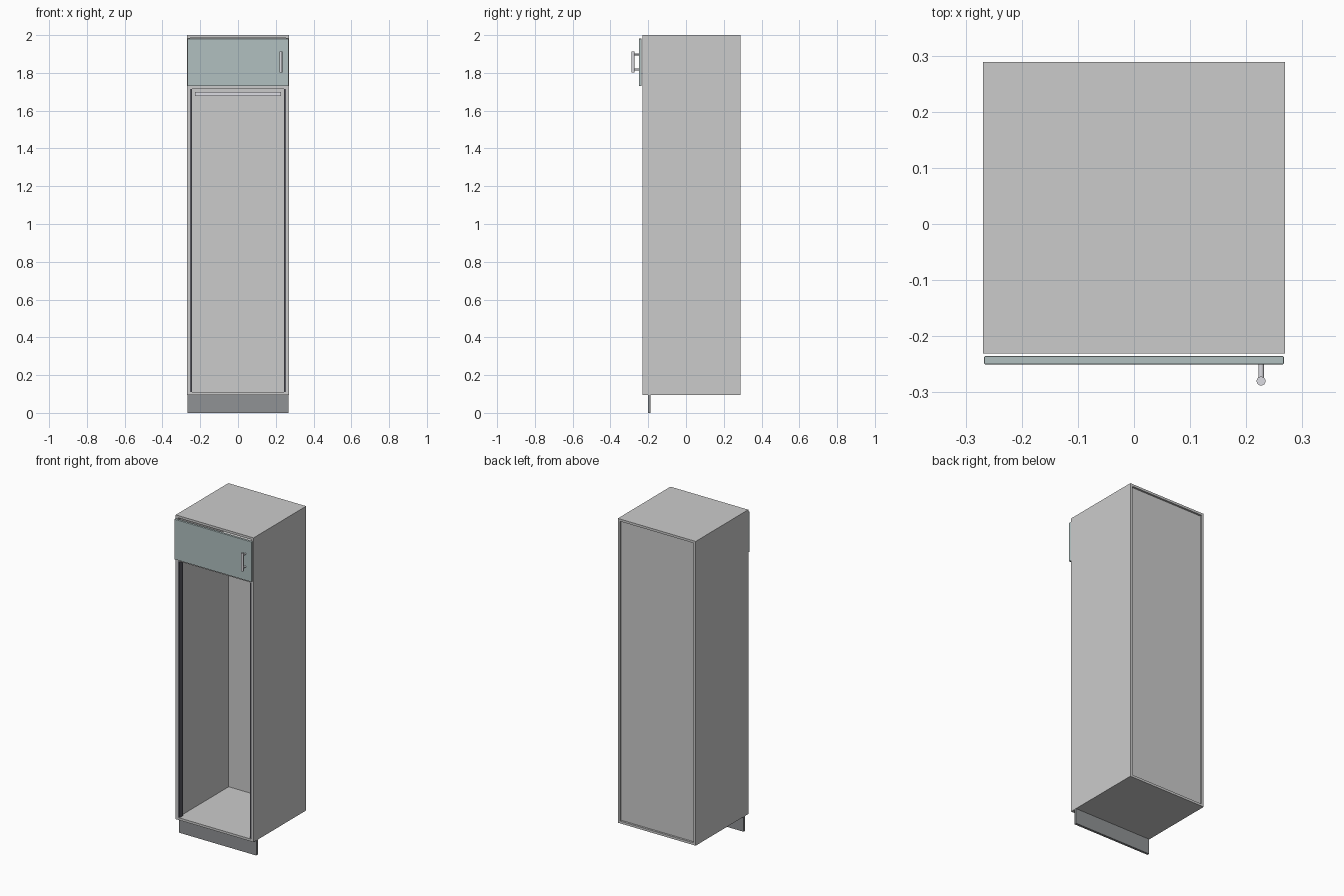
import bpy, math

if "Cube" in bpy.data.objects:
    bpy.data.objects.remove(bpy.data.objects["Cube"])

def material(name, rgb):
    m = bpy.data.materials.new(name)
    m.diffuse_color = (*rgb, 1)
    m.use_nodes = True
    m.node_tree.nodes["Principled BSDF"].inputs["Base Color"].default_value = m.diffuse_color
    return m

teal = material("door_teal", (0.44, 0.53, 0.53))
dark = material("plinth_dark", (0.28, 0.29, 0.30))
black = material("seal_black", (0.10, 0.10, 0.12))
metal = material("metal", (0.72, 0.72, 0.76))

def box(name, x, y, z, mat=None, bevel=0):
    """Box from (min, max) ranges on each axis."""
    r = (x, y, z)
    bpy.ops.mesh.primitive_cube_add(size=1, location=[(a + b) / 2 for a, b in r])
    o = bpy.context.object
    o.name = name
    o.scale = [b - a for a, b in r]
    bpy.ops.object.transform_apply(location=False, rotation=False, scale=True)
    if mat:
        o.data.materials.append(mat)
    if bevel:
        b = o.modifiers.new("bevel", 'BEVEL')
        b.width, b.segments = bevel, 2
    return o

def rod(name, loc, radius, depth, rot=(0, 0, 0)):
    bpy.ops.mesh.primitive_cylinder_add(vertices=24, radius=radius, depth=depth,
                                        location=loc, rotation=rot)
    o = bpy.context.object
    o.name = name
    o.data.materials.append(metal)
    bpy.ops.object.shade_smooth_by_angle(angle=math.radians(40))
    return o

FRONT, BACK = -0.231, 0.289
BASE, TOP = 0.095, 2.0
T = 0.0145            # panel thickness
IN = 0.2695 - T       # inner half width
PANEL = 0.277         # rear face of the recessed back panel
SHELF = 1.715

# Carcass sides and the dark strips just inside their front edges
for s, side in ((-1, "left"), (1, "right")):
    box(side + "_side", sorted((s * IN, s * 0.2695)), (FRONT, BACK), (BASE, TOP))
    box(side + "_front_strip", sorted((s * 0.244, s * IN)),
        (-0.228, -0.198), (BASE + T, SHELF), black)

# Horizontal panels and back
box("top_panel", (-IN, IN), (FRONT, BACK), (TOP - T, TOP))
box("bottom_panel", (-IN, IN), (FRONT, BACK), (BASE, BASE + T))
box("shelf", (-IN, IN), (FRONT, PANEL), (SHELF, SHELF + T))
box("lower_back_panel", (-IN, IN), (PANEL - 0.005, PANEL), (BASE + T, SHELF))
box("upper_back_panel", (-IN, IN), (PANEL - 0.005, PANEL), (SHELF + T, TOP - T))

# Metal rail under the shelf at the back
box("back_rail", (-0.227, 0.227), (PANEL - 0.017, PANEL - 0.005), (1.677, 1.70), metal)

# Plinth
box("plinth", (-0.268, 0.268), (-0.202, -0.187), (0, BASE), dark)

# Upper door with bar handle
box("door", (-0.267, 0.267), (-0.25, -0.2355), (1.73, 1.981), teal, 0.0015)
HX, HY = 0.2265, -0.28
rod("handle_bar", (HX, HY, 1.857), 0.008, 0.112)
for i, z in enumerate((1.817, 1.897)):
    rod(f"handle_post_{i + 1}", (HX, (HY - 0.249) / 2, z), 0.005, abs(HY + 0.249),
        (math.pi / 2, 0, 0))
